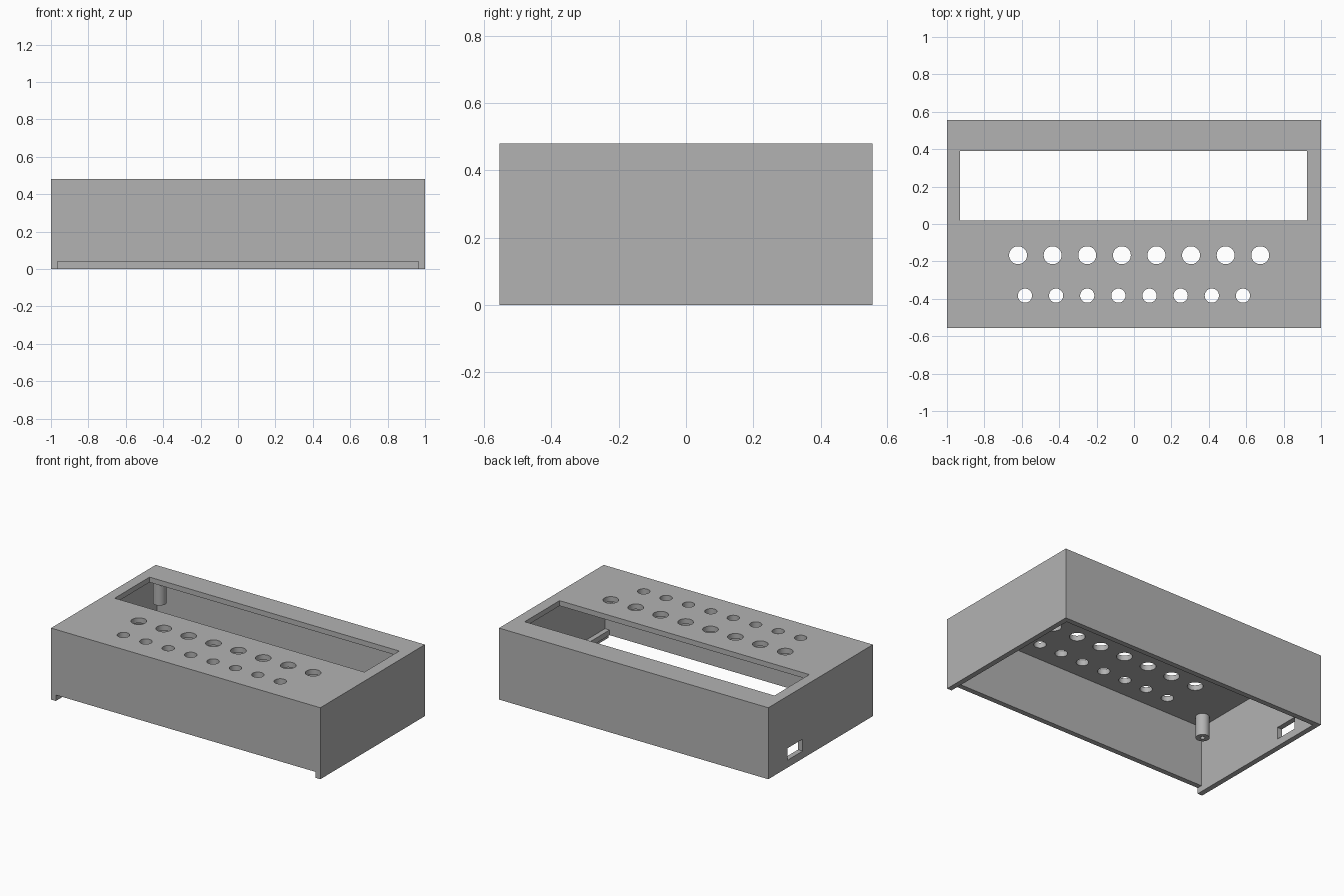
import bpy, bmesh
from mathutils import Matrix, Vector

cube = bpy.data.objects.get("Cube")
if cube:
    bpy.data.objects.remove(cube, do_unlink=True)

W, D, H, T = 2.0, 1.11, 0.48, 0.035   # outer size and wall thickness

grey = bpy.data.materials.new("plain grey")
grey.use_nodes = True
grey.diffuse_color = (0.45, 0.45, 0.45, 1)
grey.node_tree.nodes["Principled BSDF"].inputs["Base Color"].default_value = grey.diffuse_color


def add_box(bm, lo, hi):
    lo, hi = Vector(lo), Vector(hi)
    m = Matrix.Translation((lo + hi) / 2) @ Matrix.Diagonal((*(hi - lo), 1))
    bmesh.ops.create_cube(bm, size=1, matrix=m)


def add_cylinder(bm, x, y, z0, z1, r):
    bmesh.ops.create_cone(bm, cap_ends=True, segments=32, radius1=r, radius2=r,
                          depth=z1 - z0, matrix=Matrix.Translation((x, y, (z0 + z1) / 2)))


def make(name, bm):
    mesh = bpy.data.meshes.new(name)
    bm.to_mesh(mesh)
    bm.free()
    mesh.materials.append(grey)
    ob = bpy.data.objects.new(name, mesh)
    bpy.context.collection.objects.link(ob)
    return ob


def cut(ob, cutter):
    mod = ob.modifiers.new("cut", 'BOOLEAN')
    mod.operation, mod.solver, mod.object = 'DIFFERENCE', 'EXACT', cutter
    bpy.context.view_layer.objects.active = ob
    bpy.ops.object.modifier_apply(modifier=mod.name)
    bpy.data.objects.remove(cutter, do_unlink=True)


def smooth(ob):
    bpy.ops.object.select_all(action='DESELECT')
    ob.select_set(True)
    bpy.context.view_layer.objects.active = ob
    bpy.ops.object.shade_smooth_by_angle(angle=0.6)


# Enclosure shell, open underneath
bm = bmesh.new()
add_box(bm, (-W / 2, -D / 2, 0), (W / 2, D / 2, H))
shell = make("enclosure_shell", bm)
bm = bmesh.new()
add_box(bm, (-W / 2 + T, -D / 2 + T, -0.1), (W / 2 - T, D / 2 - T, H - T))
cut(shell, make("cavity_cutter", bm))

# Display window, two rows of control holes, side port and front lid slot
bm = bmesh.new()
add_box(bm, (-0.93, 0.02, 0.4), (0.925, 0.39, 0.6))
for i in range(8):
    add_cylinder(bm, -0.62 + 0.185 * i, -0.167, 0.4, 0.6, 0.048)
    add_cylinder(bm, -0.583 + 0.1665 * i, -0.383, 0.4, 0.6, 0.038)
add_box(bm, (-1.1, 0.19, 0.05), (-0.9, 0.35, 0.13))
add_box(bm, (-W / 2 + T, -0.7, -0.1), (W / 2 - T, -0.45, 0.04))
cut(shell, make("opening_cutter", bm))
smooth(shell)

# Screw posts hanging from the top panel
for sx, side in ((-1, "left"), (1, "right")):
    for y, end in ((-0.42, "front"), (0.44, "back")):
        bm = bmesh.new()
        add_cylinder(bm, sx * 0.89, y, 0.3, H - T + 0.005, 0.042)
        post = make(f"{end}_{side}_post", bm)
        bm = bmesh.new()
        add_cylinder(bm, sx * 0.89, y, 0.2, 0.42, 0.014)
        cut(post, make("screw_hole_cutter", bm))
        smooth(post)

# Lid rail along the inner side wall
bm = bmesh.new()
add_box(bm, (0.932, -D / 2 + T, 0.04), (W / 2 - T + 0.005, D / 2 - T, 0.075))
make("lid_rail", bm)
